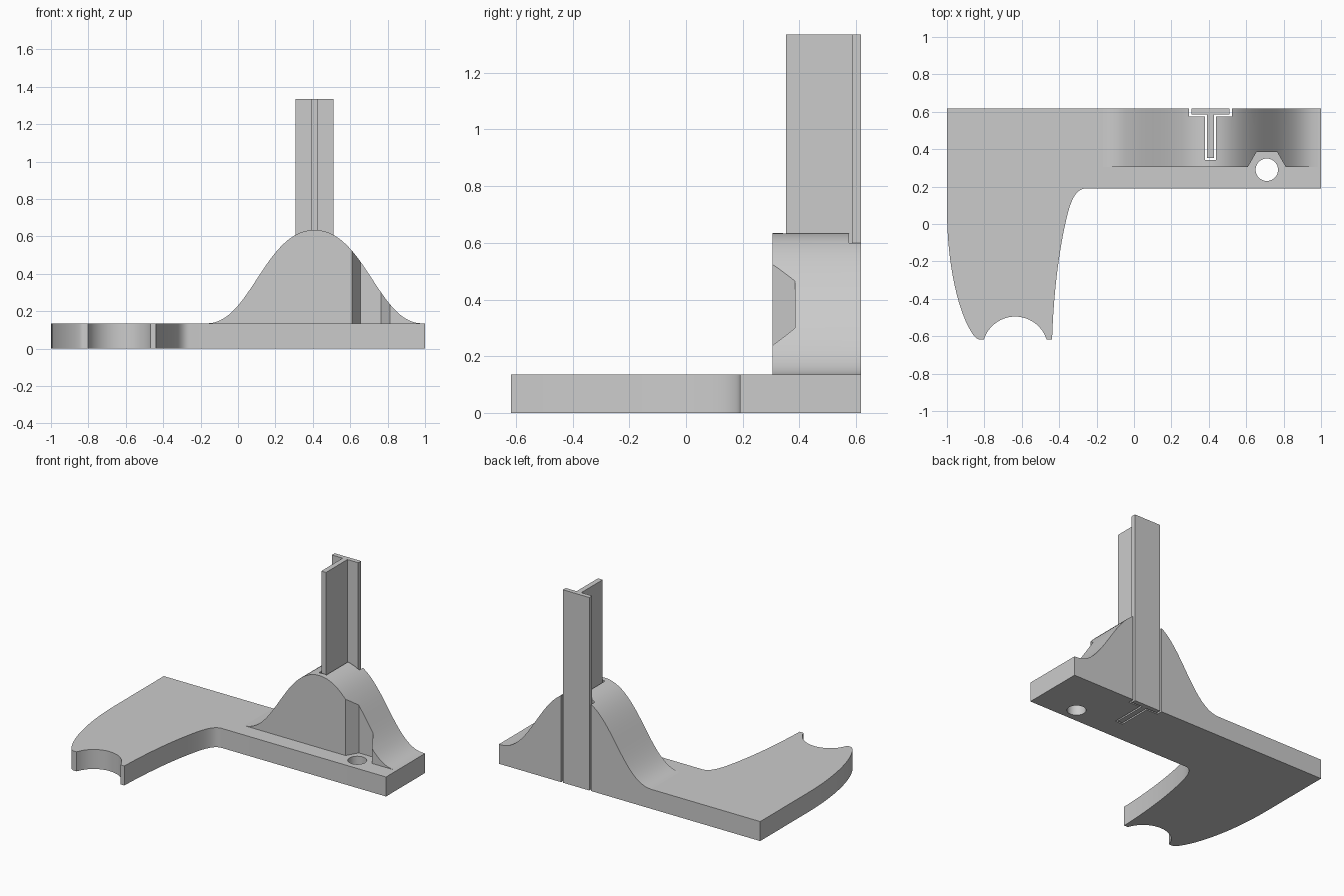
import bpy, bmesh, math
from mathutils import Vector
from mathutils.geometry import interpolate_bezier

if "Cube" in bpy.data.objects:
    bpy.data.objects.remove(bpy.data.objects["Cube"])

grey = bpy.data.materials.new("light grey")
grey.use_nodes = True
colour = (0.6, 0.6, 0.6, 1)
grey.diffuse_color = colour
grey.node_tree.nodes["Principled BSDF"].inputs["Base Color"].default_value = colour


def bezier(a, b, c, d, n=16):
    pts = [Vector((*p, 0)) for p in (a, b, c, d)]
    return [(p.x, p.y) for p in interpolate_bezier(*pts, n)]


def extrude(name, outline, low, high, axis="z"):
    """Solid from an outline: xy swept along z, or xz swept along y."""
    bm = bmesh.new()
    place = (lambda u, v: (u, v, low)) if axis == "z" else (lambda u, v: (u, low, v))
    face = bm.faces.new([bm.verts.new(place(u, v)) for u, v in outline])
    top = bmesh.ops.extrude_face_region(bm, geom=[face])["geom"]
    shift = (0, 0, high - low) if axis == "z" else (0, high - low, 0)
    bmesh.ops.translate(bm, vec=shift, verts=[g for g in top if isinstance(g, bmesh.types.BMVert)])
    bmesh.ops.recalc_face_normals(bm, faces=bm.faces)
    mesh = bpy.data.meshes.new(name)
    bm.to_mesh(mesh)
    bm.free()
    obj = bpy.data.objects.new(name, mesh)
    bpy.context.collection.objects.link(obj)
    mesh.materials.append(grey)
    return obj


def combine(target, tool, operation):
    mod = target.modifiers.new("combine", "BOOLEAN")
    mod.operation, mod.object, mod.solver = operation, tool, "EXACT"
    bpy.context.view_layer.objects.active = target
    bpy.ops.object.modifier_apply(modifier=mod.name)
    bpy.data.objects.remove(tool)


def ring(x, y, r, n):
    return [(x + r * math.cos(math.tau * i / n), y + r * math.sin(math.tau * i / n)) for i in range(n)]


def tee(half_flange, half_stem, back, flange_y, stem_y):
    side = [(half_flange, back), (half_flange, flange_y), (half_stem, flange_y), (half_stem, stem_y)]
    return [(POST_X + x, y) for x, y in side] + [(POST_X - x, y) for x, y in reversed(side)]


BACK, THICK, POST_X = 0.617, 0.135, 0.409

# Base plate: broad back bar with a curved arm and a round bite at its tip
bite_x, bite_y, bite_r = -0.635, -0.671, 0.176
spread = math.acos((-0.617 - bite_y) / bite_r)
bite = [(bite_x + bite_r * math.sin(a), bite_y + bite_r * math.cos(a))
        for a in (spread * (1 - i / 12) for i in range(25))]
outline = [(1, BACK), (1, 0.19)]
outline += bezier((-0.26, 0.19), (-0.32, 0.187), (-0.345, 0.1), (-0.364, 0.016))
outline += bezier((-0.364, 0.016), (-0.4, -0.14), (-0.43, -0.36), (-0.438, -0.617))[1:]
outline += bite
outline += bezier((-0.83, -0.617), (-0.845, -0.612), (-0.855, -0.6), (-0.868, -0.58), 6)
outline += bezier((-0.868, -0.58), (-0.945, -0.46), (-1, -0.2), (-1, 0.08))[1:]
outline += [(-1, BACK)]
body = extrude("base_with_bell_support", outline, 0, THICK)

# Bell-shaped support, mirrored about the post
half = bezier((0, 0.5), (0.265, 0.5), (0.343, 0), (0.575, 0), 28)
bell = [(POST_X + x, THICK + z) for x, z in half] + [(POST_X + 0.575, 0.06), (POST_X - 0.575, 0.06)]
bell += [(POST_X - x, THICK + z) for x, z in reversed(half[1:])]
combine(body, extrude("bell", bell, 0.305, BACK, "y"), "UNION")

# T slot, screw hole and hexagonal clearance above the hole
slot = tee(0.115, 0.029, BACK + 0.1, 0.576, 0.342)
combine(body, extrude("slot_cutter", slot, -0.1, 1), "DIFFERENCE")
combine(body, extrude("hex_cutter", ring(0.71, 0.29, 0.11, 6), THICK, 1), "DIFFERENCE")
combine(body, extrude("hole_cutter", ring(0.71, 0.29, 0.06, 32), -0.1, 0.3), "DIFFERENCE")

# T-section post standing in the slot
post = extrude("t_post", tee(0.101, 0.018, BACK, 0.586, 0.352), 0, 1.335)

# Smooth curved walls, crisp edges
for obj in (body, post):
    bpy.ops.object.select_all(action="DESELECT")
    obj.select_set(True)
    bpy.context.view_layer.objects.active = obj
    bpy.ops.object.shade_smooth_by_angle(angle=math.radians(25))
